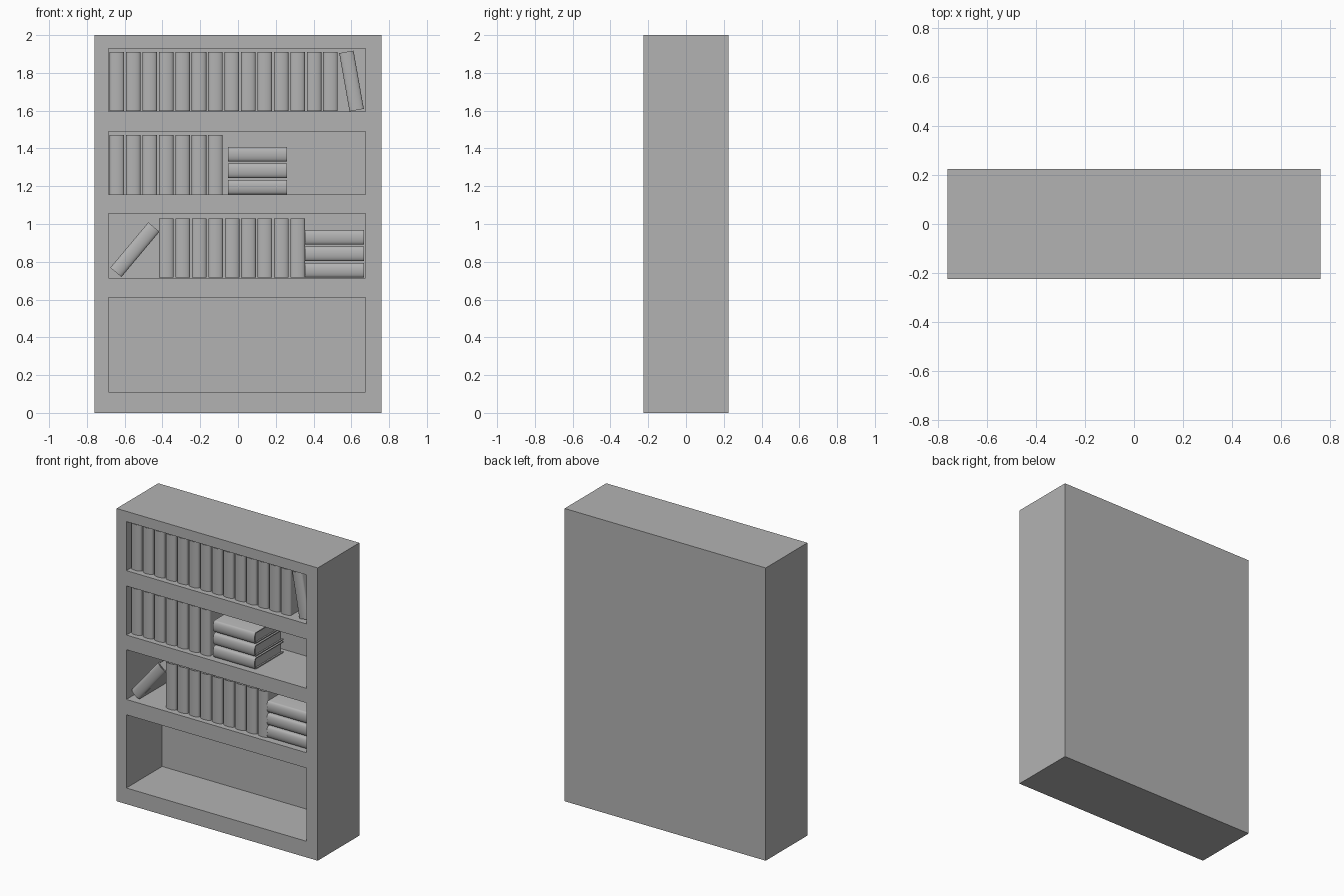
import bpy, bmesh, math
from mathutils import Matrix, Vector

cube = bpy.data.objects.get("Cube")
if cube:
    bpy.data.objects.remove(cube, do_unlink=True)

# One plain grey for the whole piece
GREY = (0.45, 0.45, 0.45, 1)
grey = bpy.data.materials.new("plain grey")
grey.use_nodes = True
grey.diffuse_color = GREY
grey.node_tree.nodes["Principled BSDF"].inputs["Base Color"].default_value = GREY

FRONT, DEPTH, RECESS = -0.225, 0.45, 0.386
SHELVES = [0.11, 0.715, 1.155, 1.595]      # floor of each compartment
CEILINGS = [0.61, 1.055, 1.49, 1.93]
THICK, TALL, PITCH = 0.077, 0.313, 0.087   # book size and spacing


def add_object(name, bm):
    bmesh.ops.recalc_face_normals(bm, faces=bm.faces)
    mesh = bpy.data.meshes.new(name)
    bm.to_mesh(mesh)
    bm.free()
    mesh.materials.append(grey)
    obj = bpy.data.objects.new(name, mesh)
    bpy.context.collection.objects.link(obj)
    return obj


# Case: a front panel grid, pulled back into a box, with compartments pushed in
def build_case():
    bm = bmesh.new()
    xs = [-0.76, -0.686, 0.675, 0.76]
    zs = [0] + sorted(SHELVES + CEILINGS) + [2]
    grid = [[bm.verts.new((x, FRONT, z)) for x in xs] for z in zs]
    openings = []
    for j in range(len(zs) - 1):
        for i in range(len(xs) - 1):
            face = bm.faces.new((grid[j][i], grid[j][i + 1],
                                 grid[j + 1][i + 1], grid[j + 1][i]))
            if i == 1 and j % 2 == 1:
                openings.append(face)
    rim = [e for e in bm.edges if e.is_boundary]
    sides = bmesh.ops.extrude_edge_only(bm, edges=rim)["geom"]
    bmesh.ops.translate(bm, vec=(0, DEPTH, 0),
                        verts=[v for v in sides if isinstance(v, bmesh.types.BMVert)])
    bmesh.ops.edgeloop_fill(bm, edges=[e for e in bm.edges if e.is_boundary])
    bmesh.ops.recalc_face_normals(bm, faces=bm.faces)
    bmesh.ops.inset_individual(bm, faces=openings, thickness=0, depth=-RECESS)
    bmesh.ops.dissolve_limit(bm, angle_limit=0.01, verts=bm.verts, edges=bm.edges)
    add_object("bookcase", bm)


# Extrude a closed outline in the x-y plane upward, centred on z = 0
def prism(bm, outline, height):
    face = bm.faces.new([bm.verts.new((x, y, -height / 2)) for x, y in outline])
    top = bmesh.ops.extrude_face_region(bm, geom=[face])["geom"]
    bmesh.ops.translate(bm, vec=(0, 0, height),
                        verts=[v for v in top if isinstance(v, bmesh.types.BMVert)])


# Book: a wrapped cover with a rounded spine, around an inset page block
def build_book_mesh():
    bm = bmesh.new()
    half, wall, back, bulge, steps = THICK / 2, 0.007, 0.12, 0.016, 10
    spine = -0.178

    def arc(r, y):
        angles = [math.pi * k / steps for k in range(steps + 1)]
        return [(-r * math.cos(a), y - bulge * math.sin(a)) for a in angles]

    outer = [(-half, back)] + arc(half, spine) + [(half, back)]
    inner = [(half - wall, back)] + arc(half - wall, spine + wall)[::-1] + [(wall - half, back)]
    prism(bm, outer + inner, TALL)
    r = half - wall
    prism(bm, [(-r, back - 0.012), (-r, spine + wall), (r, spine + wall),
               (r, back - 0.012)], TALL - 0.02)
    book = add_object("book", bm)
    bpy.context.view_layer.objects.active = book
    book.select_set(True)
    bpy.ops.object.shade_smooth_by_angle(angle=math.radians(35))
    book.select_set(False)
    return book


template = build_book_mesh()


# Place a book by its centre; a positive lean tips its top toward +x
def place(name, x, z, lean=0):
    book = template.copy()
    book.data = template.data
    book.name = name
    book.matrix_world = (Matrix.Translation(Vector((x, 0, z)))
                         @ Matrix.Rotation(math.radians(lean), 4, 'Y'))
    bpy.context.collection.objects.link(book)


def row(name, left, floor, count):
    for k in range(count):
        place(name, left + THICK / 2 + k * PITCH, floor + TALL / 2 + 0.002)


def stack(name, x, floor):
    for k in range(3):
        place(name, x, floor + THICK / 2 + 0.002 + k * PITCH, 90)


build_case()
row("top_shelf_book", -0.68, SHELVES[3], 14)
place("top_shelf_leaning_book", 0.601, 1.757, -10)
row("upper_shelf_book", -0.68, SHELVES[2], 7)
stack("upper_shelf_stacked_book", 0.104, SHELVES[2])
row("middle_shelf_book", -0.418, SHELVES[1], 9)
stack("middle_shelf_stacked_book", 0.51, SHELVES[1])
place("middle_shelf_leaning_book", -0.546, 0.864, 40)

bpy.data.objects.remove(template, do_unlink=True)
